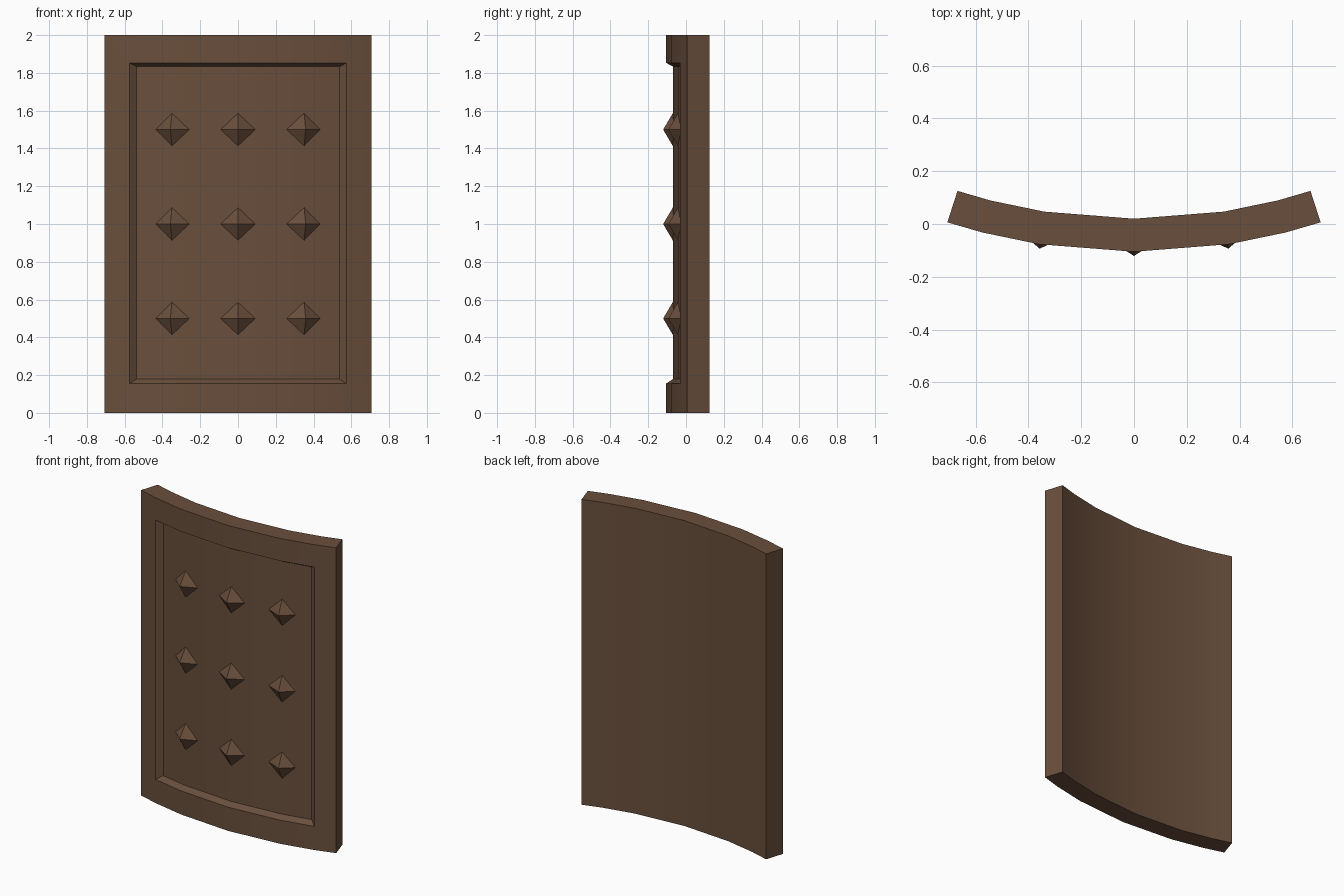
import bpy, bmesh, math
from mathutils import Vector

if "Cube" in bpy.data.objects:
    bpy.data.objects.remove(bpy.data.objects["Cube"])

R, CY = 2.3, 2.195            # front arc radius and arc centre
THICK, DEPTH = 0.125, 0.035   # panel thickness, recess depth

wood = bpy.data.materials.new("dark brown wood")
wood.diffuse_color = (0.141, 0.077, 0.045, 1)
wood.use_nodes = True
wood.node_tree.nodes["Principled BSDF"].inputs["Base Color"].default_value = wood.diffuse_color


def pt(a, r, z):
    """Point on a vertical arc of radius r at angle a."""
    return Vector((r * math.sin(a), CY - r * math.cos(a), z))


def finish(name, bm):
    bmesh.ops.remove_doubles(bm, verts=bm.verts, dist=1e-5)
    bmesh.ops.recalc_face_normals(bm, faces=bm.faces)
    mesh = bpy.data.meshes.new(name)
    bm.to_mesh(mesh)
    bm.free()
    mesh.materials.append(wood)
    ob = bpy.data.objects.new(name, mesh)
    bpy.context.collection.objects.link(ob)
    return ob


def quad(bm, *pts):
    bm.faces.new([bm.verts.new(p) for p in pts])


def strip(bm, low, high):
    """Join two equal-length rows of points with quads."""
    for i in range(len(low) - 1):
        quad(bm, low[i], low[i + 1], high[i + 1], high[i])


# Curved panel with a framed, bevelled recess in the front
bm = bmesh.new()
cols = [math.asin(x / R) for x in (-0.707, -0.575, -0.36, 0, 0.36, 0.575, 0.707)]
rows = [0, 0.155, 1.853, 2]
RF, RB = R - DEPTH, R - THICK
front = [[pt(a, R, z) for a in cols] for z in rows]
back = [[pt(a, RB, z) for a in cols] for z in rows]
end = math.asin(0.538 / RF)
inner = [-end] + cols[2:5] + [end]
floor = [[pt(a, RF, z) for a in inner] for z in (0.179, 1.834)]

for k in range(3):
    strip(bm, back[k], back[k + 1])
    for i in (0, -1):                                   # side ends
        quad(bm, front[k][i], back[k][i], back[k + 1][i], front[k + 1][i])
    if k != 1:                                          # frame rails
        strip(bm, front[k], front[k + 1])
for s in (slice(0, 2), slice(5, 7)):                    # frame stiles
    strip(bm, front[1][s], front[2][s])
for k in (0, 3):                                        # top and bottom
    strip(bm, front[k], back[k])
strip(bm, *floor)                                       # recess floor
for k in (0, 1):                                        # recess walls
    strip(bm, front[k + 1][1:6], floor[k])
for i, j in ((1, 0), (5, 4)):
    quad(bm, front[1][i], floor[0][j], floor[1][j], front[2][i])
panel = finish("curved_panel", bm)
panel.select_set(True)
bpy.context.view_layer.objects.active = panel
bpy.ops.object.shade_smooth_by_angle(angle=math.radians(30))

# Pyramid studs, bases sunk slightly into the recess floor
for x in (-0.35, 0, 0.35):
    a = math.asin(x / RF)
    side = Vector((math.cos(a), math.sin(a), 0)) * 0.093
    up = Vector((0, 0, 0.1))
    for z in (0.5, 1.0, 1.5):
        bm = bmesh.new()
        c = pt(a, RF - 0.008, z)
        base = [bm.verts.new(c + d) for d in (side, up, -side, -up)]
        tip = bm.verts.new(pt(a, RF + 0.051, z))
        bm.faces.new(base)
        for i in range(4):
            bm.faces.new((base[i], base[(i + 1) % 4], tip))
        finish("pyramid_stud", bm)
